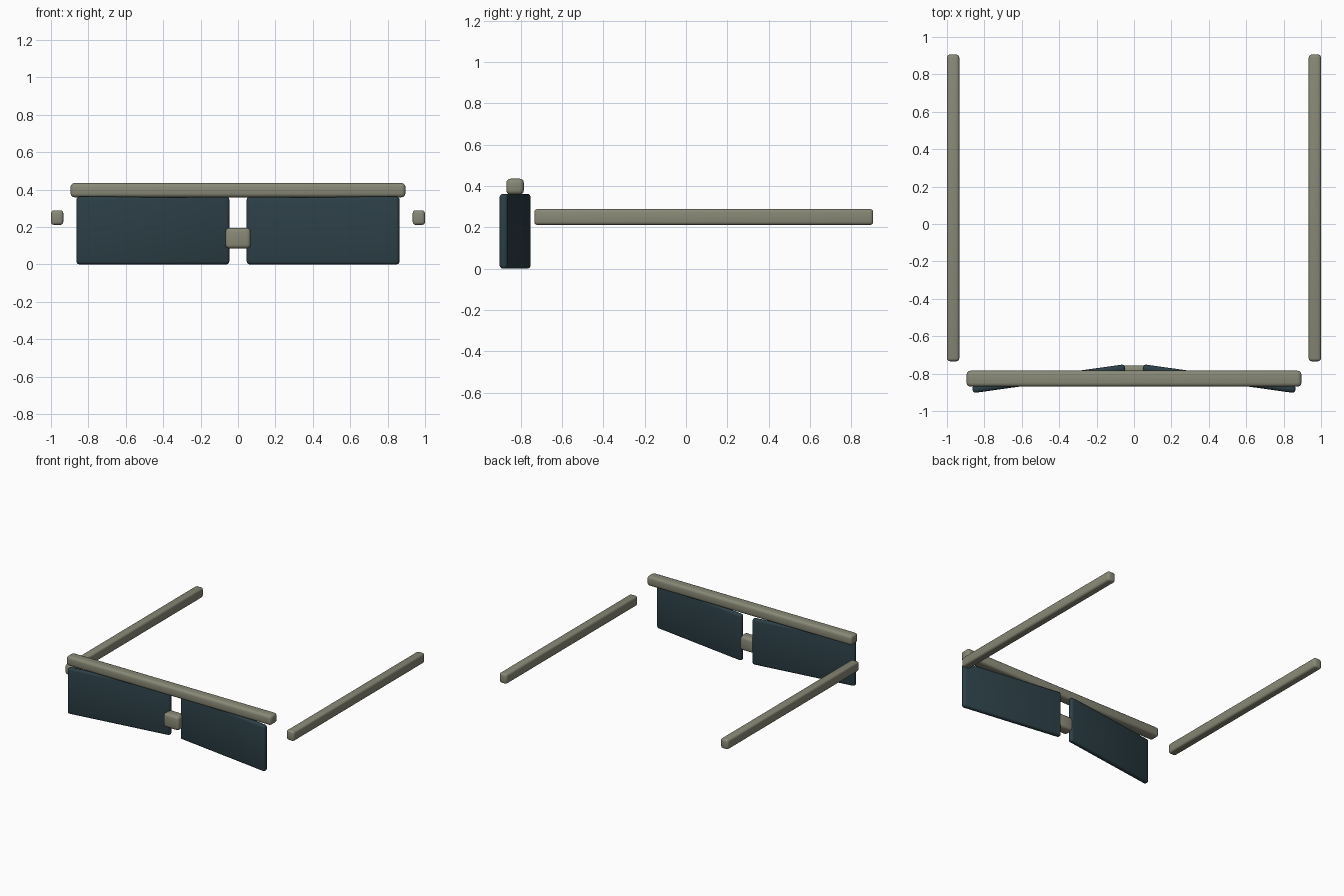
import bpy
import math

if "Cube" in bpy.data.objects:
    bpy.data.objects.remove(bpy.data.objects["Cube"], do_unlink=True)


def make_material(name, rgb):
    mat = bpy.data.materials.new(name)
    mat.use_nodes = True
    color = (*rgb, 1.0)
    mat.diffuse_color = color
    mat.node_tree.nodes["Principled BSDF"].inputs["Base Color"].default_value = color
    return mat


frame_mat = make_material("olive grey frame", (0.25, 0.25, 0.185))
lens_mat = make_material("dark teal lens", (0.025, 0.05, 0.062))


def rounded_box(name, center, size, bevel, mat, turn=0.0):
    """Box with softly rounded edges, turned about the vertical axis."""
    bpy.ops.mesh.primitive_cube_add(size=1, location=center)
    obj = bpy.context.object
    obj.name = name
    obj.scale = size
    bpy.ops.object.transform_apply(location=False, rotation=False, scale=True)
    obj.rotation_euler.z = turn
    mod = obj.modifiers.new("rounded edges", "BEVEL")
    mod.width = bevel
    mod.segments = 3
    obj.data.materials.append(mat)
    bpy.ops.object.modifier_apply(modifier=mod.name)
    bpy.ops.object.shade_smooth_by_angle(angle=math.radians(35))
    return obj


# Brow bar across the top and the small nose bridge
rounded_box("brow_bar", (0, -0.827, 0.397), (1.79, 0.085, 0.076), 0.02, frame_mat)
rounded_box("nose_bridge", (0, -0.798, 0.14), (0.134, 0.085, 0.11), 0.02, frame_mat)

# Lenses, angled so their outer ends swing forward, and the straight arms
for side, label in ((1, "left"), (-1, "right")):
    rounded_box(label + "_lens", (side * 0.455, -0.827, 0.181),
                (0.824, 0.04, 0.362), 0.016, lens_mat, -side * math.radians(8))
    rounded_box(label + "_arm", (side * 0.967, 0.086, 0.25),
                (0.066, 1.64, 0.078), 0.016, frame_mat)
